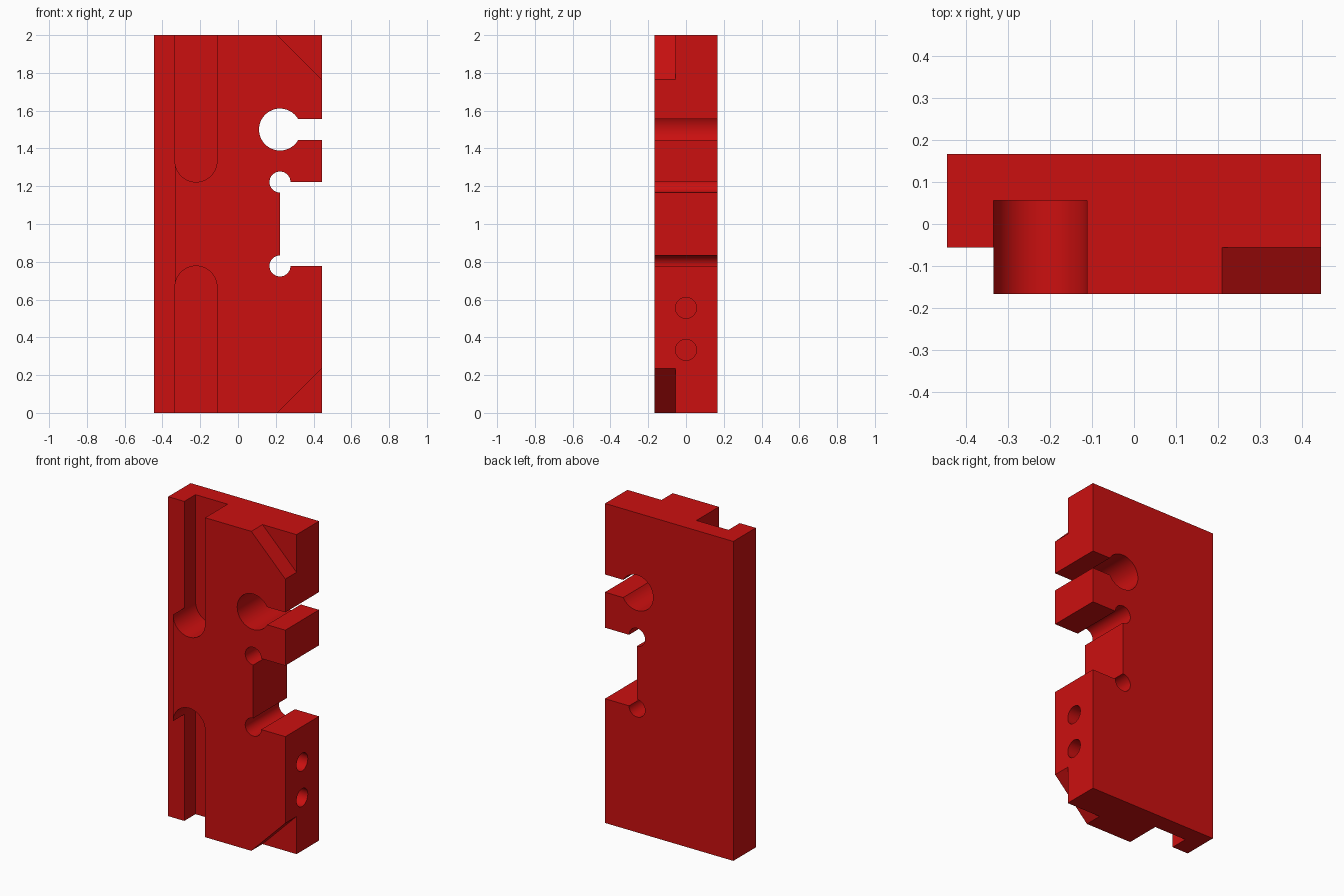
import bpy, bmesh, math
from mathutils import Vector

if "Cube" in bpy.data.objects:
    bpy.data.objects.remove(bpy.data.objects["Cube"], do_unlink=True)

U = 1 / 9                      # module: the block is 8 x 3 x 18 modules
W, D, H = 4 * U, 1.5 * U, 2.0  # half width, half depth, height
OVER = 0.1                     # how far cutters overshoot the block

red = bpy.data.materials.new("red")
red.use_nodes = True
red.diffuse_color = (0.6, 0.005, 0.005, 1)
red.node_tree.nodes["Principled BSDF"].inputs["Base Color"].default_value = (0.6, 0.005, 0.005, 1)


def arc(cx, cz, r, a0, a1):
    """Points on an arc, angles in degrees."""
    n = round(abs(a1 - a0) / 7.5)
    angles = [math.radians(a0 + (a1 - a0) * i / n) for i in range(n + 1)]
    return [(cx + r * math.cos(a), cz + r * math.sin(a)) for a in angles]


def prism(name, pts, lo, hi, axis="y"):
    """Extrude an outline along y (points are x, z) or along x (points are y, z)."""
    place = (lambda p: (p[0], lo, p[1])) if axis == "y" else (lambda p: (lo, p[0], p[1]))
    bm = bmesh.new()
    face = bm.faces.new([bm.verts.new(place(p)) for p in pts])
    ext = bmesh.ops.extrude_face_region(bm, geom=[face])
    step = Vector((0, hi - lo, 0)) if axis == "y" else Vector((hi - lo, 0, 0))
    bmesh.ops.translate(bm, vec=step, verts=[v for v in ext["geom"] if isinstance(v, bmesh.types.BMVert)])
    bmesh.ops.recalc_face_normals(bm, faces=bm.faces)
    mesh = bpy.data.meshes.new(name)
    bm.to_mesh(mesh)
    bm.free()
    mesh.materials.append(red)
    ob = bpy.data.objects.new(name, mesh)
    bpy.context.collection.objects.link(ob)
    return ob


# Block outline with keyhole, square notch and relieved notch corners
outline = [(-W, 0), (W, 0), (W, 7 * U)]
outline += arc(2 * U, 7 * U, U / 2, 0, -270)
outline += arc(2 * U, 11 * U, U / 2, -90, -360)
outline += [(W, 11 * U), (W, 13 * U)]
outline += arc(2 * U, 13.5 * U, U, -30, -330)
outline += [(W, 14 * U), (W, H), (-W, H)]
block = prism("slotted_block", outline, -D, D)

cutters = []
front = -D - OVER

# Full-height step along the front right edge
x0, x1 = -W - OVER, -3 * U
cutters.append(prism("step_cutter", [(x0, -OVER), (x1, -OVER), (x1, H + OVER), (x0, H + OVER)],
                     front, -U / 2))

# Mirrored top and bottom: round-ended slots and corner chamfers
c = 1.5 * math.sqrt(2) * U
for side, flip in (("bottom", False), ("top", True)):
    slot = [(-3 * U, -OVER), (-U, -OVER)] + arc(-2 * U, 6 * U, U, 0, 180)
    chamfer = [(W - c - OVER, -OVER), (W + OVER, -OVER), (W + OVER, c + OVER)]
    for name, pts, depth in (("slot", slot, U / 2), ("chamfer", chamfer, -U / 2)):
        if flip:
            pts = [(x, H - z) for x, z in pts]
        cutters.append(prism(f"{side}_{name}_cutter", pts, front, depth))

# Two blind holes in the left side
for z in (3 * U, 5 * U):
    cutters.append(prism("side_hole_cutter", arc(0, z, U / 2, 0, 360)[:-1], W - 3 * U, W + OVER, "x"))

# Cut everything out of the block, then drop the cutters
bpy.context.view_layer.objects.active = block
block.select_set(True)
for cutter in cutters:
    mod = block.modifiers.new(cutter.name, "BOOLEAN")
    mod.operation, mod.solver, mod.object = "DIFFERENCE", "EXACT", cutter
    bpy.ops.object.modifier_apply(modifier=mod.name)
    bpy.data.objects.remove(cutter, do_unlink=True)

bpy.ops.object.shade_smooth_by_angle(angle=math.radians(20))
